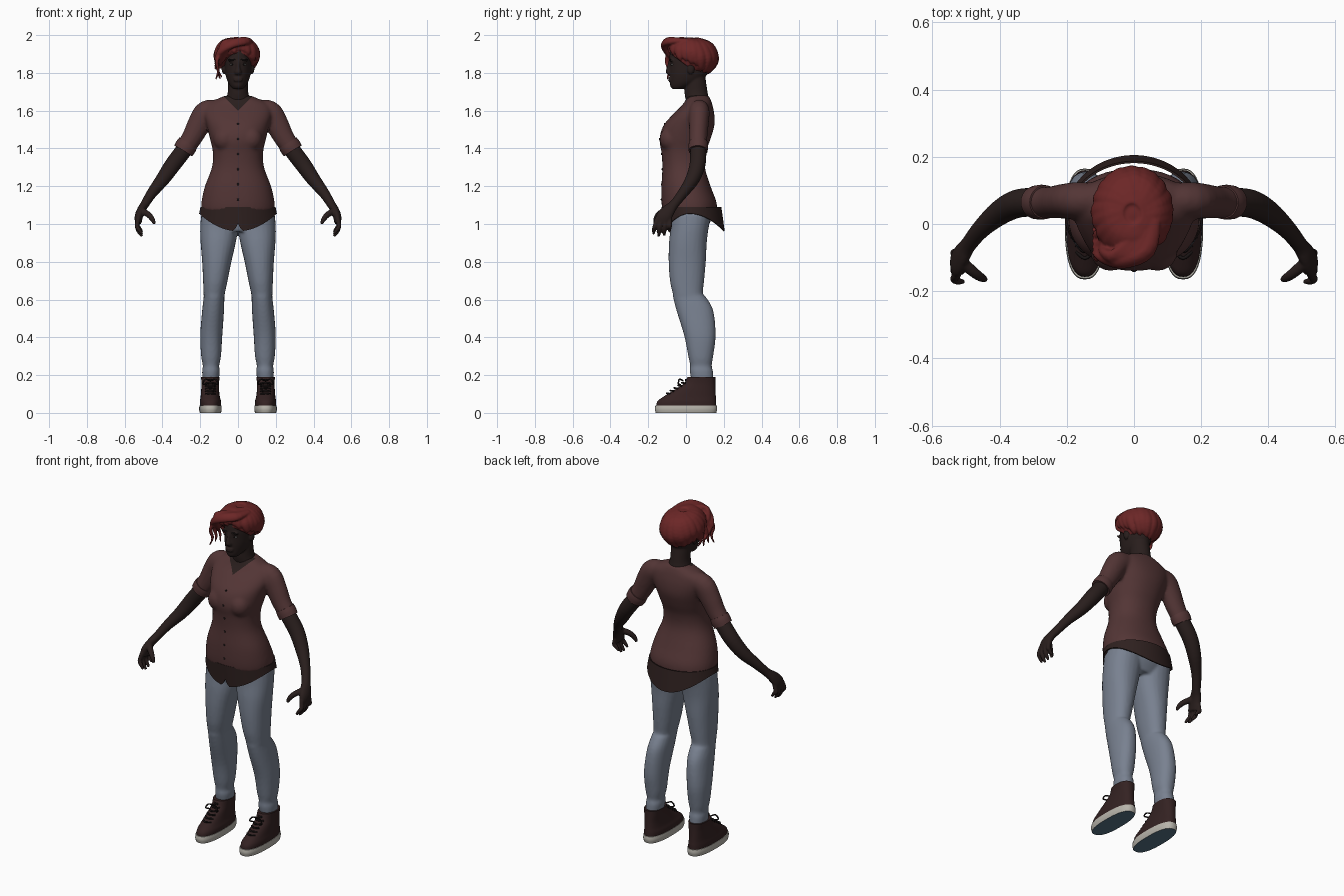
import bpy, bmesh, math, random
from math import sin, cos, pi, radians
from mathutils import Vector, Matrix
from mathutils.bvhtree import BVHTree

random.seed(4)
if "Cube" in bpy.data.objects:
    bpy.data.objects.remove(bpy.data.objects["Cube"], do_unlink=True)

X, Y, Z = Vector((1, 0, 0)), Vector((0, 1, 0)), Vector((0, 0, 1))


def material(name, *rgb):
    mat = bpy.data.materials.new(name)
    mat.use_nodes = True
    mat.diffuse_color = (*rgb, 1)
    shader = mat.node_tree.nodes["Principled BSDF"]
    shader.inputs["Base Color"].default_value = (*rgb, 1)
    shader.inputs["Roughness"].default_value = .8
    return mat


SKIN = material("dark skin", .022, .013, .012)
SHIRT = material("maroon cloth", .087, .036, .036)
HEM = material("dark brown cloth", .028, .015, .014)
DENIM = material("grey blue denim", .19, .22, .28)
HAIR = material("red hair", .15, .02, .02)
LEATHER = material("brown leather", .034, .016, .016)
RUBBER = material("pale rubber", .48, .46, .41)
TREAD = material("blue tread", .09, .17, .24)
EYE = material("eye white", .2, .19, .18)
DARK = material("near black", .01, .007, .007)


def catmull(rows, steps=4):
    pts = [Vector(r) for r in rows]
    ext = [pts[0]] + pts + [pts[-1]]
    line = []
    for a, b, c, d in zip(ext, ext[1:], ext[2:], ext[3:]):
        for k in range(steps):
            t = k / steps
            line.append(b + (c - a) * (t / 2) + (a * 2 - b * 5 + c * 4 - d) * (t * t / 2)
                        + (b * 3 - a - c * 3 + d) * (t ** 3 / 2))
    return line + [pts[-1]]


def loft(bm, rows, ref=None, sides=24, power=2):
    """Closed smooth loft; rows are x, y, z, radius, radius. Level rings unless ref is given."""
    line, rings = catmull(rows), []
    for i, p in enumerate(line):
        u, v = X, Y
        if ref is not None:
            ahead, behind = line[min(i + 1, len(line) - 1)], line[max(i - 1, 0)]
            t = Vector(ahead[:3]) - Vector(behind[:3])
            u = ref.cross(t).normalized()
            v = t.cross(u).normalized()
        ring = []
        for k in range(sides):
            a = 2 * pi * k / sides
            ca, sa = [math.copysign(abs(w) ** (2 / power), w) for w in (cos(a), sin(a))]
            ring.append(bm.verts.new(Vector(p[:3]) + u * ca * max(p[3], .001) + v * sa * max(p[4], .001)))
        rings.append(ring)
    for r, s in zip(rings, rings[1:]):
        for k in range(sides):
            n = (k + 1) % sides
            bm.faces.new((r[k], r[n], s[n], s[k]))
    bm.faces.new(rings[0])
    bm.faces.new(rings[-1])


def span(z, x0, x1, y0, y1):
    return ((x0 + x1) / 2, (y0 + y1) / 2, z, (x1 - x0) / 2, (y1 - y0) / 2)


def ball(bm, centre, size):
    place = Matrix.Translation(centre) @ Matrix.Diagonal((*size, 1))
    bmesh.ops.create_uvsphere(bm, u_segments=24, v_segments=14, radius=1, matrix=place)


def finish(bm, name, mat, voxel=0, smooth=3, mirror=False, thickness=0):
    """Make the object, fuse overlapping pieces when voxel is set, and bake the modifiers."""
    bmesh.ops.recalc_face_normals(bm, faces=bm.faces)
    me = bpy.data.meshes.new(name)
    bm.to_mesh(me)
    bm.free()
    ob = bpy.data.objects.new(name, me)
    bpy.context.collection.objects.link(ob)
    if mirror:
        ob.modifiers.new("mirror", 'MIRROR').use_mirror_merge = False
    if thickness:
        ob.modifiers.new("thickness", 'SOLIDIFY').thickness = thickness
    if voxel:
        fuse = ob.modifiers.new("fuse", 'REMESH')
        fuse.mode, fuse.voxel_size = 'VOXEL', voxel
        soft = ob.modifiers.new("soften", 'SMOOTH')
        soft.factor, soft.iterations = .5, smooth
    bpy.context.view_layer.update()
    graph = bpy.context.evaluated_depsgraph_get()
    baked = bpy.data.meshes.new_from_object(ob.evaluated_get(graph))
    ob.modifiers.clear()
    ob.data = baked
    baked.materials.clear()
    baked.materials.append(mat)
    baked.shade_smooth()
    baked.set_sharp_from_angle(angle=radians(50))
    return ob


def front_finder(ob):
    bm = bmesh.new()
    bm.from_mesh(ob.data)
    tree = BVHTree.FromBMesh(bm)
    bm.free()
    return lambda x, z: tree.ray_cast(Vector((x, -1, z)), Y)[0]


# Shirt: torso, bust and short sleeves fused together
bm = bmesh.new()
loft(bm, [span(z, -w, w, f, b) for z, w, f, b in (
    (1.07, .195, -.125, .165), (1.12, .193, -.13, .16), (1.2, .175, -.13, .13), (1.3, .138, -.125, .1),
    (1.38, .133, -.13, .105), (1.45, .148, -.14, .13), (1.52, .165, -.12, .15), (1.58, .18, -.07, .15),
    (1.63, .17, -.02, .14), (1.66, .115, 0, .13), (1.68, .065, .01, .12))], sides=48, power=2.2)
for s in (1, -1):
    loft(bm, [(s * .1, .07, 1.6, .055, .05), (s * .165, .07, 1.59, .065, .055), (s * .205, .068, 1.53, .062, .052),
              (s * .242, .065, 1.46, .055, .048), (s * .285, .064, 1.395, .05, .046)], ref=Y)
    ball(bm, (s * .07, -.08, 1.45), (.06, .06, .065))
shirt = finish(bm, "shirt", SHIRT, voxel=.009, smooth=5)

# Open V neckline, cut into the shirt front
shirt.data.materials.append(SKIN)
bm = bmesh.new()
bm.from_mesh(shirt.data)
for s in (1, -1):
    bmesh.ops.bisect_plane(bm, geom=bm.verts[:] + bm.edges[:] + bm.faces[:],
                           plane_co=(0, 0, 1.6), plane_no=(s, 0, 1))
for face in bm.faces:
    c = face.calc_center_median()
    face.material_index = int(c.z - abs(c.x) > 1.6 and c.y < .06)
bm.to_mesh(shirt.data)
bm.free()

# Rolled cuffs
bm = bmesh.new()
loft(bm, [(.264, .065, 1.43, .054, .05), (.276, .065, 1.41, .057, .052), (.29, .064, 1.387, .055, .05)], ref=Y)
finish(bm, "sleeve_cuffs", SHIRT, mirror=True)

# Shirt buttons
shirt_front = front_finder(shirt)
bm = bmesh.new()
for i in range(6):
    ball(bm, shirt_front(0, 1.13 + .08 * i), (.006, .004, .006))
finish(bm, "shirt_buttons", DARK)

# Curved shirt tail with a notch at the front
bm = bmesh.new()
sides, rings = 96, []
for f in (0, .33, .67, 1):
    ring = []
    for k in range(sides):
        a = 2 * pi * k / sides
        x = cos(a)
        notch = .04 * max(0, 1 - abs(x) / .1) if sin(a) < 0 else 0
        low = 1.055 - .093 * sin(a) ** 2 + notch
        back = .168 + .018 * f if sin(a) > 0 else .148 - .008 * f
        ring.append(bm.verts.new(((.199 + .007 * f) * x, .019 + back * sin(a), 1.09 + (low - 1.09) * f)))
    rings.append(ring)
for r, s in zip(rings, rings[1:]):
    for k in range(sides):
        bm.faces.new((r[k], r[k - 1], s[k - 1], s[k]))
finish(bm, "shirt_tail", HEM, thickness=.006)

# Jeans: pelvis and two legs fused together
bm = bmesh.new()
loft(bm, [span(1.09, -.18, .18, -.09, .12), span(1.03, -.19, .19, -.085, .135), span(.96, -.15, .15, -.07, .1)], sides=40)
for s in (1, -1):
    loft(bm, [span(z, *sorted((s * inner, s * outer)), f, b) for z, inner, outer, f, b in (
        (1.05, 0, .195, -.08, .135), (.98, 0, .2, -.082, .12), (.9, .012, .198, -.09, .11), (.8, .035, .19, -.092, .105),
        (.7, .055, .185, -.085, .096), (.63, .07, .182, -.07, .09), (.61, .072, .182, -.068, .108),
        (.54, .074, .19, -.05, .145), (.41, .083, .2, -.01, .157), (.3, .09, .195, .012, .144),
        (.25, .1, .186, .022, .136), (.22, .096, .19, .02, .143), (.16, .104, .187, .03, .145))], power=2.2)
finish(bm, "jeans", DENIM, voxel=.008)

# Boots
bm = bmesh.new()
loft(bm, [span(.03, .09, .202, -.158, .16), span(.06, .09, .202, -.152, .16), span(.085, .096, .198, -.12, .158),
          span(.12, .1, .195, -.065, .156), span(.155, .1, .193, -.012, .155), span(.19, .098, .196, .008, .155)],
     sides=40, power=2.4)
finish(bm, "boots", LEATHER, mirror=True)

bm = bmesh.new()
loft(bm, [span(0, .09, .202, -.16, .16), span(.02, .086, .206, -.165, .165), span(.04, .088, .204, -.162, .163)],
     sides=40, power=2.5)
soles = finish(bm, "boot_soles", RUBBER, mirror=True)
soles.data.materials.append(TREAD)
for face in soles.data.polygons:
    face.material_index = int(face.normal.z < -.8)

# Laces and bows
bm = bmesh.new()
for i in range(6):
    y, z = -.1 + .02 * i, .1 + .014 * i
    loft(bm, [(.12, y + .018, z, .005, .005), (.146, y - .002, z + .004, .005, .005),
              (.172, y + .018, z, .005, .005)], ref=Z, sides=8)
for s in (1, -1):
    loft(bm, [(.146 + s * w, y, z, .004, .004) for w, y, z in (
        (0, -.015, .17), (.025, -.035, .178), (.04, -.04, .155), (.02, -.03, .15))], ref=Y, sides=8)
finish(bm, "boot_laces", DARK, mirror=True)

# Arms and hands
bm = bmesh.new()
loft(bm, [(.265, .065, 1.425, .042, .042), (.295, .065, 1.38, .044, .043), (.348, .06, 1.31, .043, .042),
          (.4, .033, 1.235, .037, .037), (.455, -.015, 1.165, .028, .028), (.493, -.062, 1.105, .023, .025),
          (.512, -.09, 1.075, .022, .034), (.525, -.115, 1.04, .022, .042), (.528, -.125, 1.005, .017, .04)], ref=Y)
for i in range(4):
    reach = (.012, 0, .004, .022)[i]
    loft(bm, [(.527, -.152 + .022 * i, 1.03, .013, .013), (.535, -.164 + .026 * i, .99, .012, .012),
              (.525, -.17 + .028 * i, .96 + reach, .011, .011), (.507, -.172 + .028 * i, .935 + reach, .007, .007)],
         ref=Y, sides=12)
loft(bm, [(.51, -.115, 1.07, .018, .018), (.475, -.145, 1.05, .016, .016), (.453, -.16, 1.025, .013, .013),
          (.442, -.165, 1.0, .008, .008)], ref=Y, sides=12)
finish(bm, "arms", SKIN, voxel=.005, smooth=2, mirror=True)

# Head and neck with nose, lips, brow and ears
bm = bmesh.new()
loft(bm, [span(z, -w, w, f, b) for z, w, f, b in (
    (1.715, .025, -.072, -.02), (1.73, .04, -.083, .03), (1.755, .055, -.086, .08), (1.79, .066, -.088, .11),
    (1.83, .071, -.088, .125), (1.88, .073, -.088, .135), (1.93, .066, -.078, .135), (1.96, .045, -.05, .11))], sides=40)
loft(bm, [span(1.62, -.09, .09, .01, .11), span(1.66, -.066, .066, -.002, .12), span(1.7, -.054, .054, -.008, .114),
          span(1.76, -.052, .052, -.006, .105), span(1.8, -.05, .05, 0, .1)])
loft(bm, [(0, -.086, 1.79, .014, .01), (0, -.09, 1.803, .019, .017), (0, -.089, 1.83, .011, .013),
          (0, -.083, 1.865, .01, .009)], sides=16)
for z in (1.76, 1.77):
    ball(bm, (0, -.083, z), (.025, .012, .007))
for s in (1, -1):
    ball(bm, (s * .075, .025, 1.825), (.012, .02, .032))
    ball(bm, (s * .03, -.077, 1.866), (.025, .01, .008))
head = finish(bm, "head", SKIN, voxel=.005, smooth=2)

# Eyes and brows
face_front = front_finder(head)
for name, mat, z, size, sink in (("eyes", EYE, 1.844, (.013, .008, .005), .005),
                                 ("irises", DARK, 1.844, (.005, .006, .005), .001),
                                 ("eyebrows", DARK, 1.87, (.021, .006, .004), .002)):
    bm = bmesh.new()
    ball(bm, face_front(.031, z) + Y * sink, size)
    finish(bm, name, mat, mirror=True)

# Hair: a cut cap covered with tapered locks
CROWN = Vector((-.005, .03, 1.882))


def scalp(around, down, grow=1):
    return CROWN + grow * Vector((.1 * sin(around) * sin(down), -.118 * cos(around) * sin(down), .101 * cos(down)))


bm = bmesh.new()
ball(bm, CROWN, (.1, .118, .101))
cut = bmesh.ops.bisect_plane(bm, geom=bm.verts[:] + bm.edges[:] + bm.faces[:], plane_co=(0, 0, 1.84),
                             plane_no=(0, -.6, -.8), clear_outer=True)
bmesh.ops.holes_fill(bm, edges=[e for e in cut["geom_cut"] if isinstance(e, bmesh.types.BMEdge)], sides=0)
for i in range(22):
    around = 2 * pi * (i + random.uniform(-.25, .25)) / 22
    end = radians(74 + 72 * ((1 - cos(around)) / 2) ** .8 + random.uniform(-6, 8))
    rows = []
    for f, wide, thick in ((0, .02, .008), (.3, .028, .015), (.6, .027, .017), (.85, .018, .012), (1, .005, .004)):
        down = .25 + (end - .25) * f
        rows.append((*scalp(around + .35 * f - .2, down, 1 + .07 * sin(pi * f) + .04 * f), wide, thick))
    loft(bm, rows, ref=Vector((sin(around), -cos(around), .3)), sides=12)

# Fringe swept forward and over to the right, with loose strands
for i in range(5):
    d = .012 * i
    loft(bm, [(.06 - d, .01 - d, 1.97, .02, .012), (.04 - 2 * d, -.08 - d / 3, 1.97 - d / 4, .026, .018),
              (-.03 - d, -.112 + d / 2, 1.955 - d / 2, .026, .018), (-.088, -.105 + d, 1.92 - d, .02, .014),
              (-.122, -.085 + 1.5 * d, 1.87 - d, .006, .005)], ref=Vector((0, -.8, .6)), sides=12)
for i in range(4):
    y = -.09 + .035 * i
    loft(bm, [(-.09, y, 1.91, .014, .01), (-.112, y - .01, 1.86, .013, .009), (-.105, y, 1.81, .009, .007),
              (-.118 + .012 * i, y - .01, 1.765 + .01 * (i % 2), .004, .004)], ref=-X, sides=10)
finish(bm, "hair", HAIR, voxel=.005, smooth=2)
